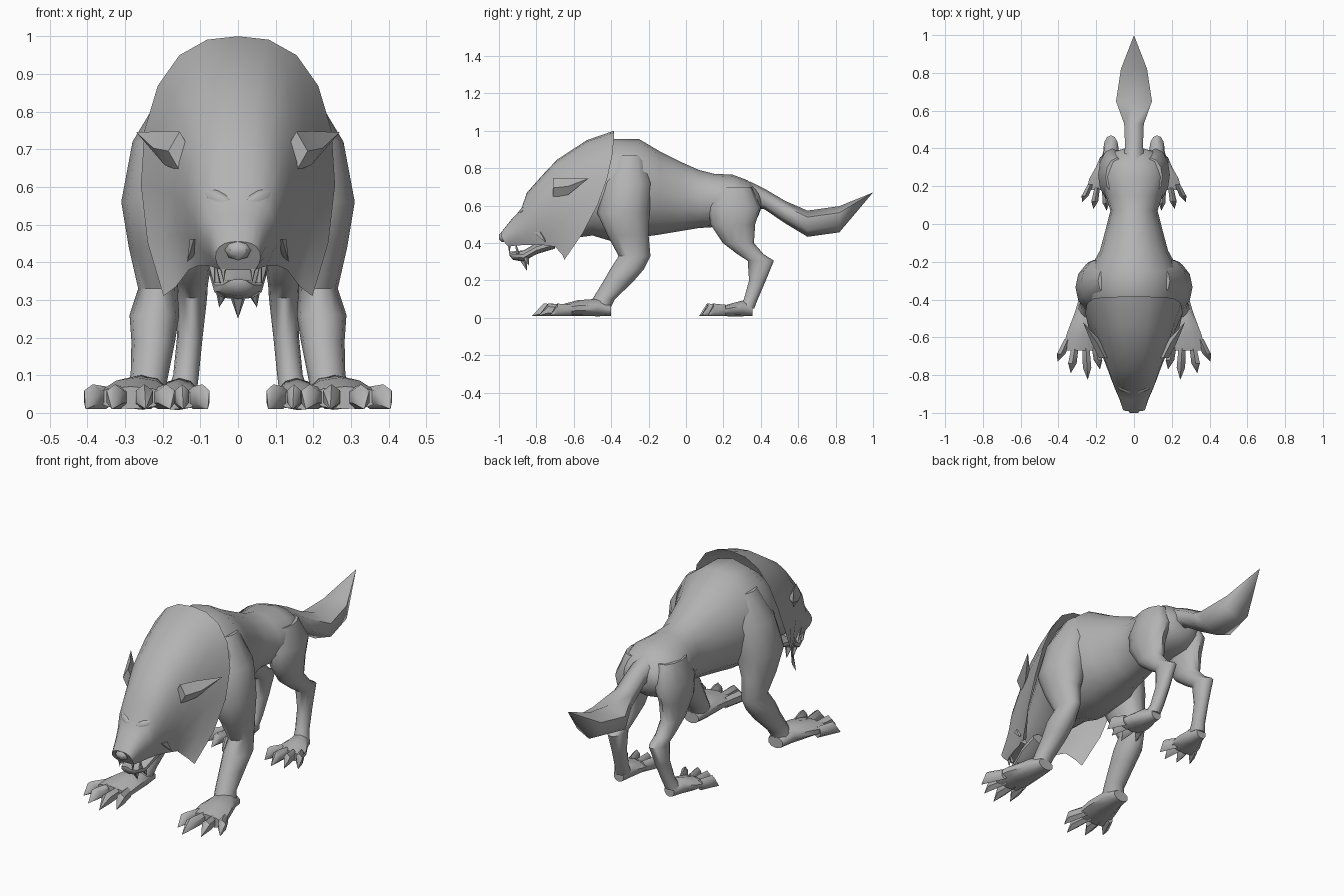
import bpy, bmesh, math

cube = bpy.data.objects.get("Cube")
if cube:
    bpy.data.objects.remove(cube)

grey = bpy.data.materials.new("fur_grey")
grey.use_nodes = True
colour = (0.45, 0.45, 0.45, 1)
grey.diffuse_color = colour
grey.node_tree.nodes["Principled BSDF"].inputs["Base Color"].default_value = colour


def finish(name, bm, mirror=False, angle=50):
    bmesh.ops.remove_doubles(bm, verts=bm.verts, dist=0.0005)
    bmesh.ops.recalc_face_normals(bm, faces=bm.faces)
    mesh = bpy.data.meshes.new(name)
    bm.to_mesh(mesh)
    bm.free()
    mesh.materials.append(grey)
    ob = bpy.data.objects.new(name, mesh)
    bpy.context.collection.objects.link(ob)
    if mirror:
        ob.modifiers.new("mirror", 'MIRROR')
    bpy.ops.object.select_all(action='DESELECT')
    ob.select_set(True)
    bpy.context.view_layer.objects.active = ob
    bpy.ops.object.shade_smooth_by_angle(angle=math.radians(angle))
    return ob


def loft(name, rings, axis='Y', sides=10, mirror=False, angle=50):
    """Skin over ellipses (x, y, z, half width, half depth) lying across the axis."""
    bm = bmesh.new()
    loops = []
    for x, y, z, rx, rd in rings:
        loop = []
        for i in range(sides):
            a = math.tau * i / sides
            dx, dd = rx * math.sin(a), rd * math.cos(a)
            loop.append(bm.verts.new((x + dx, y, z + dd) if axis == 'Y' else (x + dx, y + dd, z)))
        loops.append(loop)
    for p, q in zip(loops, loops[1:]):
        for i in range(sides):
            j = (i + 1) % sides
            bm.faces.new((p[i], p[j], q[j], q[i]))
    for loop, ring in ((loops[0], rings[0]), (loops[-1], rings[-1])):
        if ring[3] > 0:
            bm.faces.new(loop)
    return finish(name, bm, mirror, angle)


def spans(rows):
    """Turn (y, top, bottom, half width) into centred rings."""
    return [(0, y, (t + b) / 2, w, (t - b) / 2) for y, t, b, w in rows]


def spike(name, base, tip, r, axis='Z', mirror=True):
    loft(name, [(*base, r, r), (*tip, 0, 0)], axis, 5, mirror)


# Torso with the neck hidden under the mane
loft("torso", spans([
    (-.8, .58, .4, .07), (-.65, .76, .42, .13), (-.5, .88, .44, .2),
    (-.4, .955, .41, .235), (-.25, .955, .43, .24), (-.14, .89, .445, .18),
    (-.02, .83, .465, .148), (.07, .79, .48, .125), (.15, .77, .485, .15),
    (.25, .765, .49, .17), (.33, .735, .5, .155), (.385, .68, .54, .1),
    (.4, .65, .58, .05)]), sides=16)

# Tail
loft("tail", [(0, .34, .66, .06, .07), (0, .42, .635, .055, .055),
              (0, .53, .565, .06, .06), (0, .65, .503, .11, .07),
              (0, .82, .527, .08, .07), (0, 1, .67, 0, 0)], sides=6, angle=65)

# Legs
loft("front_leg", [(.13, -.3, .87, .06, .08), (.17, -.31, .72, .11, .13),
                   (.2, -.335, .56, .11, .14), (.215, -.31, .44, .075, .11),
                   (.213, -.275, .33, .052, .085), (.222, -.315, .26, .066, .09),
                   (.225, -.365, .19, .058, .08), (.235, -.44, .1, .05, .06),
                   (.25, -.47, .05, .055, .065)], 'Z', 12, True)
loft("hind_leg", [(.09, .25, .7, .06, .1), (.115, .26, .59, .075, .14),
                  (.12, .25, .5, .065, .12), (.12, .28, .4, .05, .083),
                  (.122, .345, .34, .042, .07), (.122, .4, .305, .04, .07),
                  (.128, .382, .2, .034, .045), (.138, .347, .1, .034, .037),
                  (.15, .32, .05, .04, .045)], 'Z', 12, True)

# Feet
loft("front_foot", [(.25, -.4, .04, .045, .03), (.252, -.47, .055, .065, .047),
                    (.27, -.58, .052, .09, .042), (.285, -.67, .04, .1, .03)], mirror=True)
loft("hind_foot", [(.15, .355, .04, .03, .03), (.155, .3, .05, .05, .042),
                   (.165, .24, .042, .075, .034), (.175, .18, .034, .08, .025)], mirror=True)


# Toes fan out from each foot and end in claws
def toes(name, roots, tips, size):
    for i, ((rx, ry), (tx, ty)) in enumerate(zip(roots, tips)):
        mx, my = rx + (tx - rx) * .65, ry + (ty - ry) * .65
        loft(f"{name}_{i + 1}", [(rx, ry, .04, size * .8, .03),
                                 (mx, my, .043, size, .033),
                                 (tx, ty, .01, 0, 0)], 'Y', 6, True)


toes("front_toe", [(.21, -.63), (.255, -.64), (.31, -.64), (.35, -.61)],
     [(.18, -.77), (.245, -.825), (.335, -.79), (.405, -.73)], .026)
toes("hind_toe", [(.12, .2), (.155, .19), (.195, .19), (.23, .21)],
     [(.08, .11), (.145, .07), (.215, .08), (.275, .115)], .021)

# Head and mane: open arches from the shoulders forward to the nose
arches = [(-.385, 1, -.65, .31, .258), (-.53, .95, -.66, .335, .215),
          (-.69, .845, -.7, .38, .17), (-.77, .76, -.77, .39, .14),
          (-.85, .67, -.81, .39, .115), (-.882, .58, -.86, .39, .1),
          (-.93, .53, -.92, .385, .077), (-.99, .455, -.95, .38, .06)]
bm = bmesh.new()
half, limit = 7, math.radians(130)
rows = []
for yt, zt, yb, zb, w in arches:
    row = []
    for i in range(-half, half + 1):
        a = limit * i / half
        s = ((1 - math.cos(a)) / (1 - math.cos(limit))) ** 1.25
        row.append(bm.verts.new((w * math.sin(a), yt + (yb - yt) * s * s, zt + (zb - zt) * s)))
    rows.append(row)
for k, (p, q) in enumerate(zip(rows, rows[1:])):
    for i in range(2 * half):
        bm.faces.new((p[i], p[i + 1], q[i + 1], q[i]))
    if k > 2:
        bm.faces.new((p[-1], p[0], q[0], q[-1]))
bm.faces.new(rows[-1])
finish("head_and_mane", bm)

# Nose, brows and lower jaw
loft("nose", spans([(-1, .445, .42, .022), (-.985, .46, .405, .035),
                    (-.95, .475, .41, .035)]), sides=8)
loft("brow", [(.03, -.895, .56, .012, .008), (.06, -.875, .578, .025, .014),
              (.1, -.83, .6, 0, 0)], sides=6, mirror=True)
loft("lower_jaw", spans([(-.7, .43, .37, .085), (-.8, .4, .34, .078),
                         (-.87, .36, .3, .066), (-.925, .355, .31, .045),
                         (-.945, .355, .335, .028)]), sides=10)

# Ears sweep outward and back
loft("ear", [(.155, -.71, .695, .03, .052), (.195, -.63, .703, .03, .045),
             (.27, -.52, .745, 0, 0)], sides=4, mirror=True, angle=30)

# Fangs, cheek tufts and beard
spike("upper_fang", (.04, -.945, .395), (.038, -.945, .345), .011)
spike("lower_fang", (.055, -.9, .345), (.062, -.915, .415), .01)
spike("cheek_tuft", (.1, -.79, .46), (.135, -.75, .4), .03)
spike("side_beard", (.04, -.86, .325), (.05, -.84, .28), .02)
spike("chin_beard", (0, -.875, .32), (0, -.85, .25), .026, mirror=False)
